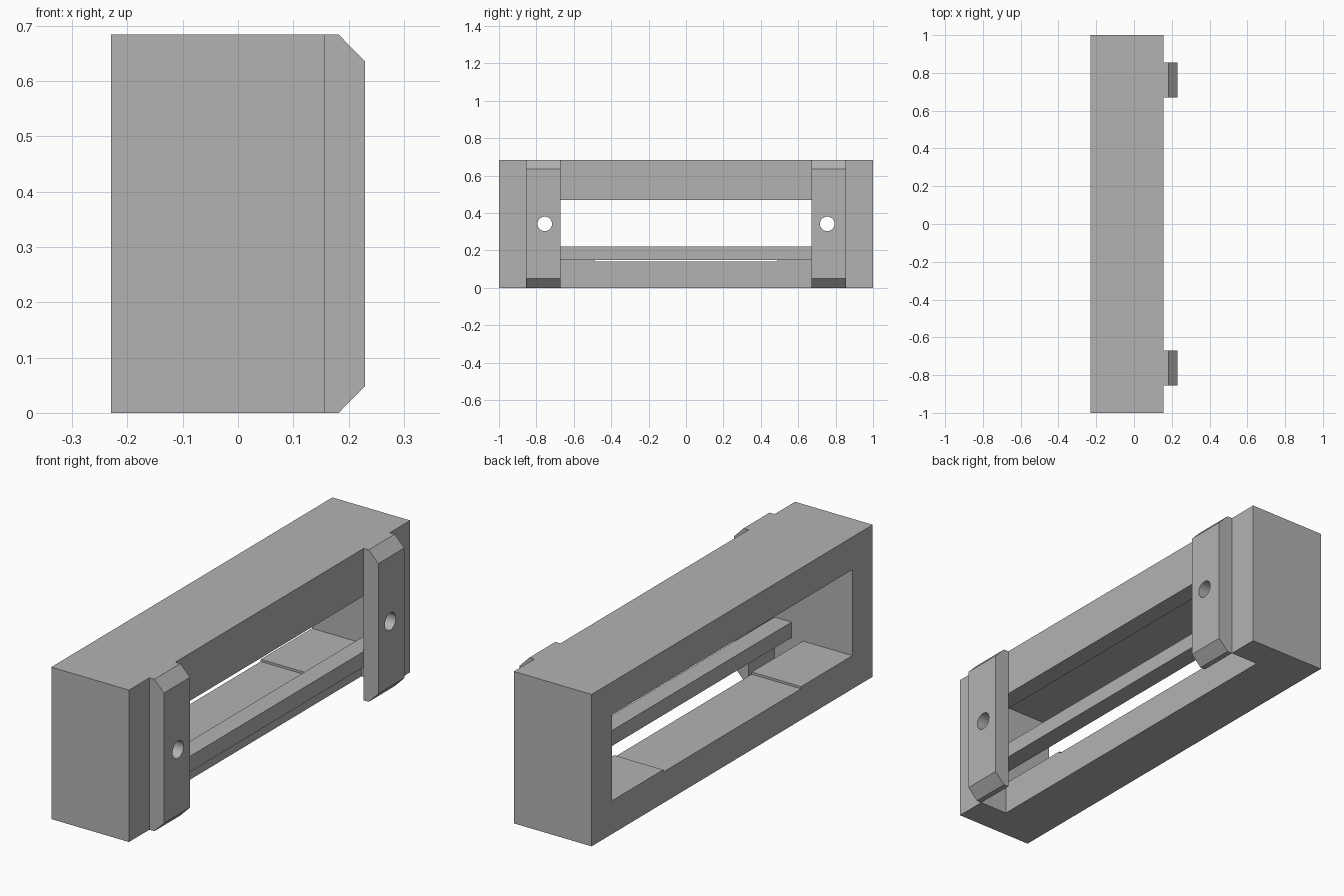
import bpy
import bmesh
from mathutils import Matrix

cube = bpy.data.objects.get("Cube")
if cube:
    bpy.data.objects.remove(cube, do_unlink=True)

grey = bpy.data.materials.new("plain_grey")
grey.use_nodes = True
colour = (0.45, 0.45, 0.45, 1)
grey.diffuse_color = colour
grey.node_tree.nodes["Principled BSDF"].inputs["Base Color"].default_value = colour

# Shared sizes
BACK, FRONT, TAB_FRONT = -0.23, 0.157, 0.23
HEIGHT = 0.684
OPEN_Y = 0.855          # half length of the openings
FLOOR = 0.15


def prism(name, outline, y0, y1):
    """Extrude an (x, z) outline along y."""
    bm = bmesh.new()
    face = bm.faces.new([bm.verts.new((x, y0, z)) for x, z in outline])
    grown = bmesh.ops.extrude_face_region(bm, geom=[face])["geom"]
    verts = [v for v in grown if isinstance(v, bmesh.types.BMVert)]
    bmesh.ops.translate(bm, verts=verts, vec=(0, y1 - y0, 0))
    bmesh.ops.recalc_face_normals(bm, faces=bm.faces)
    return finish(name, bm)


def finish(name, bm):
    mesh = bpy.data.meshes.new(name)
    bm.to_mesh(mesh)
    bm.free()
    mesh.materials.append(grey)
    obj = bpy.data.objects.new(name, mesh)
    bpy.context.collection.objects.link(obj)
    return obj


def box(name, x0, x1, half_y, z0, z1):
    return prism(name, [(x0, z0), (x1, z0), (x1, z1), (x0, z1)], -half_y, half_y)


def cut(obj, cutter):
    """Subtract the cutter, then discard it."""
    cutter.hide_render = True
    mod = obj.modifiers.new("cut", 'BOOLEAN')
    mod.operation = 'DIFFERENCE'
    mod.solver = 'EXACT'
    mod.object = cutter
    bpy.context.view_layer.objects.active = obj
    bpy.ops.object.modifier_apply(modifier=mod.name)
    bpy.data.objects.remove(cutter, do_unlink=True)


# Frame: solid block, hollowed so a lip and a lower rail remain at the front
frame = box("frame", BACK, FRONT, 1.0, 0, HEIGHT)
cut(frame, box("cavity", -0.4, 0.073, OPEN_Y, FLOOR, 0.537))
cut(frame, box("window", 0.04, 0.3, 0.855, 0.22, 0.47))
cut(frame, box("lower_slot", 0.016, 0.3, OPEN_Y, -0.2, FLOOR))
cut(frame, box("floor_recess", -0.4, 0.05, 0.49, 0.14, 0.2))

# Chamfered mounting tabs, each with a round screw hole
outline = [(FRONT, 0), (0.182, 0), (TAB_FRONT, 0.049), (TAB_FRONT, HEIGHT - 0.049),
           (0.182, HEIGHT), (FRONT, HEIGHT)]
for side, name in ((-1, "front_tab"), (1, "rear_tab")):
    inner, outer = side * 0.67, side * OPEN_Y
    tab = prism(name, outline, min(inner, outer), max(inner, outer))
    bm = bmesh.new()
    place = Matrix.Translation((0.2, side * 0.755, HEIGHT / 2)) @ Matrix.Rotation(1.5707963, 4, 'Y')
    bmesh.ops.create_cone(bm, cap_ends=True, segments=32, radius1=0.039,
                          radius2=0.039, depth=0.3, matrix=place)
    cut(tab, finish("hole", bm))
    bpy.ops.object.select_all(action='DESELECT')
    tab.select_set(True)
    bpy.context.view_layer.objects.active = tab
    bpy.ops.object.shade_smooth_by_angle()
